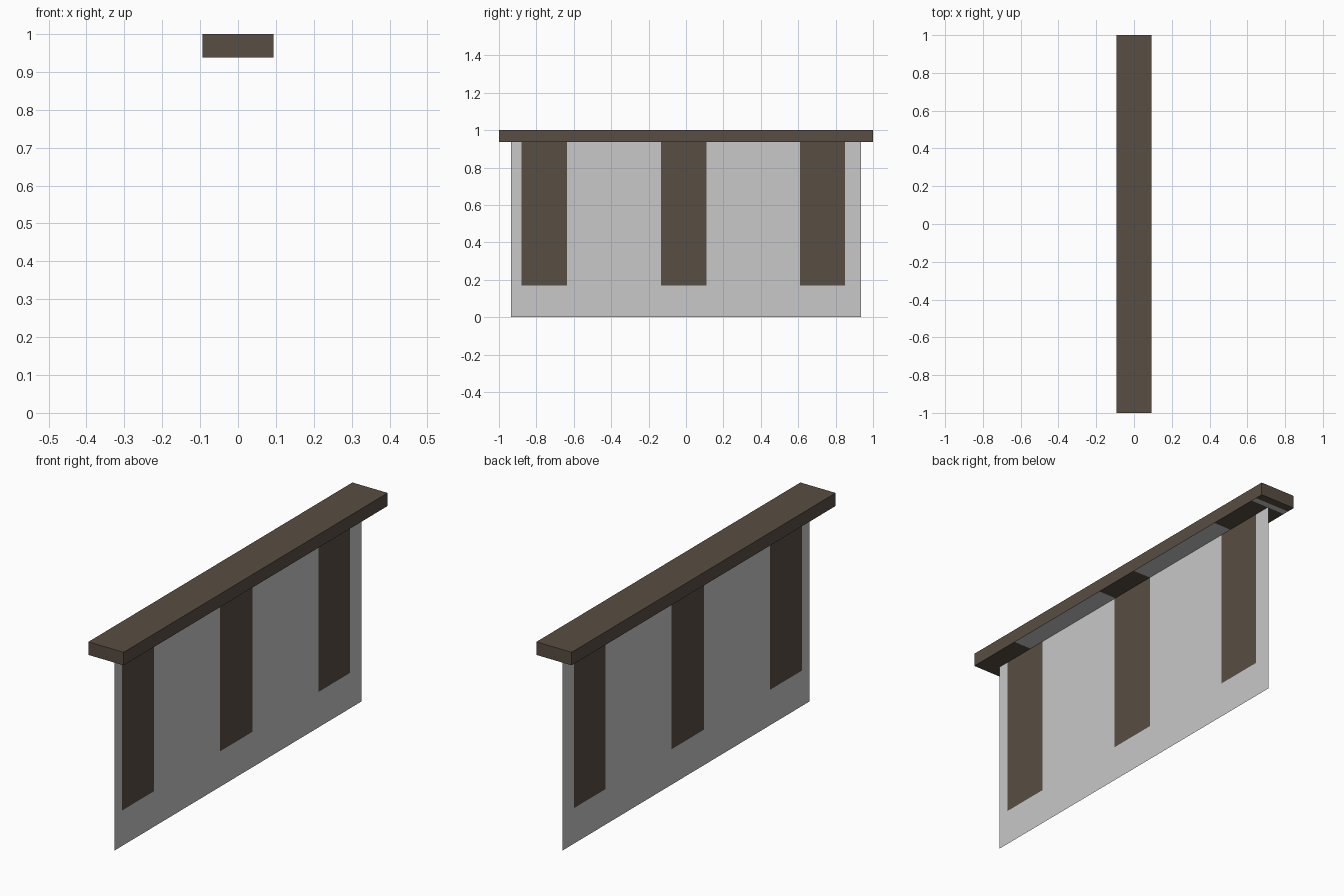
import bpy, bmesh
from mathutils import Vector

if "Cube" in bpy.data.objects:
    bpy.data.objects.remove(bpy.data.objects["Cube"])


def material(name, rgb):
    m = bpy.data.materials.new(name)
    m.diffuse_color = (*rgb, 1.0)
    m.use_nodes = True
    m.node_tree.nodes["Principled BSDF"].inputs["Base Color"].default_value = m.diffuse_color
    return m


brown = material("dark_brown", (0.098, 0.075, 0.055))
grey = material("light_grey", (0.578, 0.578, 0.578))

STRIPES = [(-0.88, -0.635), (-0.135, 0.11), (0.61, 0.85)]
STRIPE_BOTTOM = 0.17
BAR_BOTTOM = 0.9375
UNDER_PATCHES = [(-0.72, -0.13), (0.11, 0.67), (0.93, 0.96)]


def cut(bm, axis, values):
    """Slice the whole mesh at each value along one axis."""
    normal = Vector((0, 0, 0))
    normal[axis] = 1
    for v in values:
        geom = bm.verts[:] + bm.edges[:] + bm.faces[:]
        bmesh.ops.bisect_plane(bm, geom=geom, plane_co=normal * v, plane_no=normal)


def within(v, spans):
    return any(a < v < b for a, b in spans)


def finish(bm, name, mats):
    me = bpy.data.meshes.new(name)
    bm.to_mesh(me)
    bm.free()
    for m in mats:
        me.materials.append(m)
    bpy.context.collection.objects.link(bpy.data.objects.new(name, me))


# Top bar, with grey patches on its underside between the stripes
bm = bmesh.new()
bmesh.ops.create_cube(bm, size=1)
bmesh.ops.scale(bm, vec=(0.187, 2.0, 1 - BAR_BOTTOM), verts=bm.verts)
bmesh.ops.translate(bm, vec=(0, 0, (1 + BAR_BOTTOM) / 2), verts=bm.verts)
cut(bm, 1, [v for span in UNDER_PATCHES for v in span])
bm.normal_update()
for f in bm.faces:
    f.material_index = int(f.normal.z < -0.5 and within(f.calc_center_median().y, UNDER_PATCHES))
finish(bm, "top_bar", [brown, grey])

# Hanging sheet: a single plane facing +x, with three brown stripes cut in
bm = bmesh.new()
corners = [(-0.935, 0), (0.935, 0), (0.935, BAR_BOTTOM), (-0.935, BAR_BOTTOM)]
bm.faces.new([bm.verts.new((0, y, z)) for y, z in corners])
cut(bm, 1, [v for span in STRIPES for v in span])
cut(bm, 2, [STRIPE_BOTTOM])
for f in bm.faces:
    c = f.calc_center_median()
    f.material_index = int(c.z > STRIPE_BOTTOM and within(c.y, STRIPES))
finish(bm, "hanging_sheet", [grey, brown])
